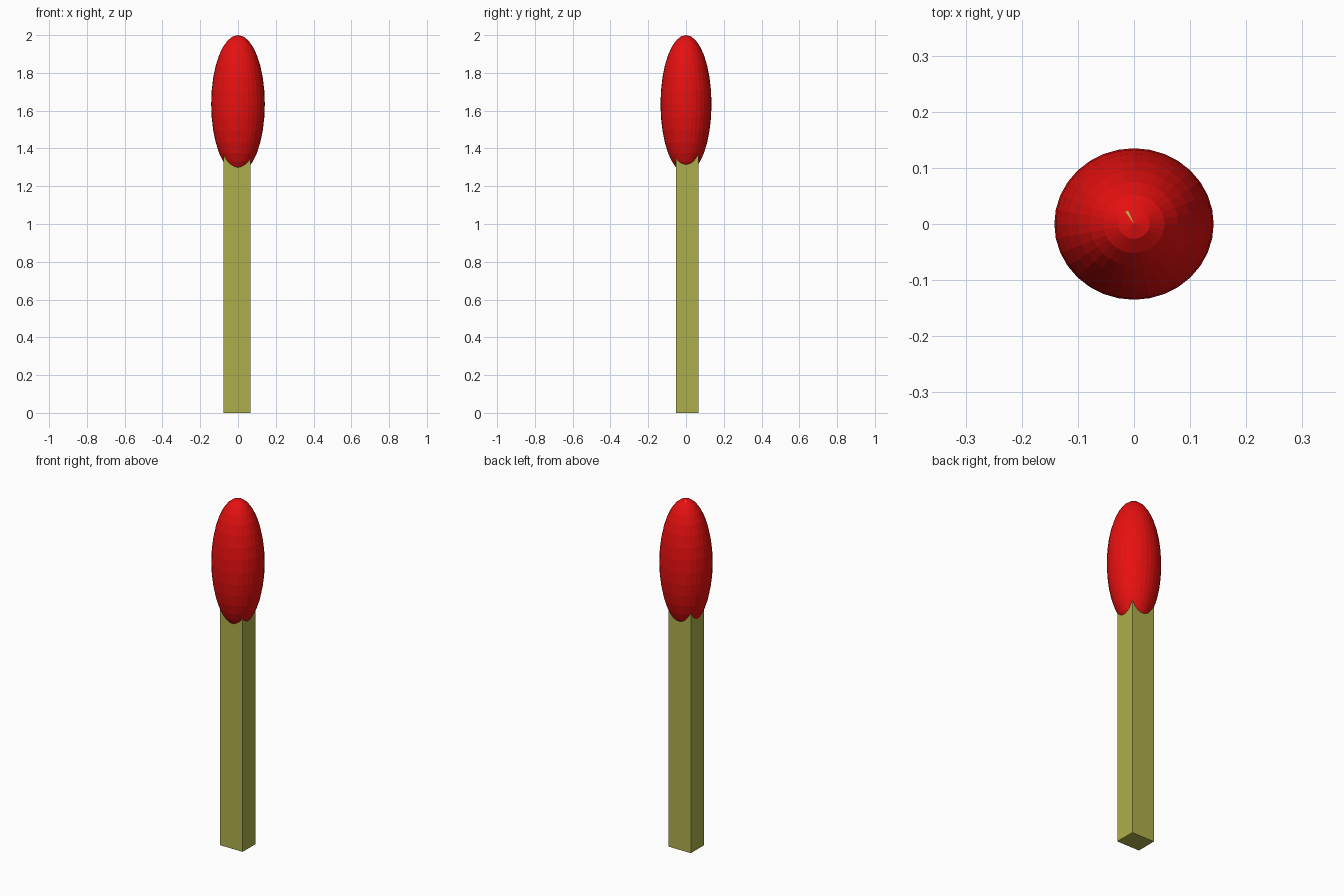
import bpy

if "Cube" in bpy.data.objects:
    bpy.data.objects.remove(bpy.data.objects["Cube"])


def material(name, rgb):
    m = bpy.data.materials.new(name)
    m.diffuse_color = (*rgb, 1)
    m.use_nodes = True
    m.node_tree.nodes["Principled BSDF"].inputs["Base Color"].default_value = m.diffuse_color
    return m


wood = material("wood", (0.42, 0.43, 0.07))
red = material("red", (0.8, 0.005, 0.005))

# Square stick, slightly off centre, ending inside the head
x0, x1, y0, y1, top = -0.077, 0.067, -0.053, 0.066, 1.5
bpy.ops.mesh.primitive_cube_add(size=1, location=((x0 + x1) / 2, (y0 + y1) / 2, top / 2))
stick = bpy.context.object
stick.name = "stick"
stick.scale = (x1 - x0, y1 - y0, top)
stick.data.materials.append(wood)

# Faceted ellipsoid head
bpy.ops.mesh.primitive_uv_sphere_add(segments=32, ring_count=16, radius=1, location=(0, 0, 1.635))
head = bpy.context.object
head.name = "match_head"
head.scale = (0.142, 0.135, 0.365)
head.data.materials.append(red)
head.data.materials.append(wood)

# One wood-coloured sliver at the tip
tip = min(head.data.polygons,
          key=lambda p: (p.center.x + 0.06) ** 2 + (p.center.y - 0.113) ** 2 + (p.center.z - 1) ** 2)
tip.material_index = 1

for ob in (stick, head):
    ob.select_set(True)
bpy.ops.object.transform_apply(location=False, rotation=False, scale=True)
